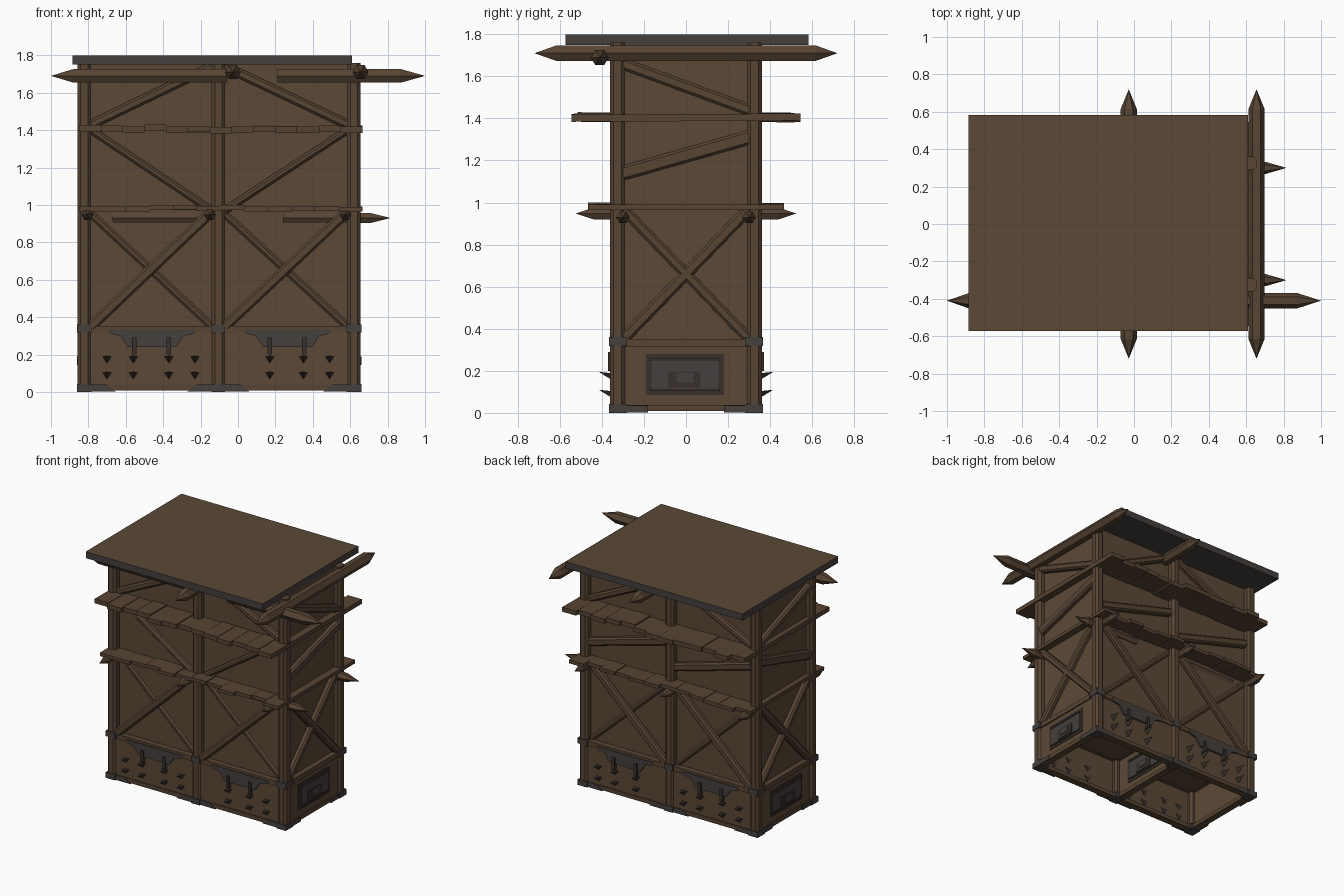
import bpy, bmesh, math, random
from mathutils import Vector, Matrix

if "Cube" in bpy.data.objects:
    bpy.data.objects.remove(bpy.data.objects["Cube"])

random.seed(4)

def material(name, rgb):
    m = bpy.data.materials.new(name)
    m.diffuse_color = (*rgb, 1)
    m.use_nodes = True
    m.node_tree.nodes["Principled BSDF"].inputs["Base Color"].default_value = m.diffuse_color
    return m

WOOD = material("brown_wood", (0.105, 0.066, 0.037))
BEAM = material("beam_wood", (0.095, 0.058, 0.034))
METAL = material("dark_metal", (0.058, 0.050, 0.046))
SPIKE = material("spike_iron", (0.040, 0.030, 0.025))

def finish(name, bm, *mats):
    bmesh.ops.recalc_face_normals(bm, faces=bm.faces)
    me = bpy.data.meshes.new(name)
    bm.to_mesh(me)
    bm.free()
    for m in mats:
        me.materials.append(m)
    ob = bpy.data.objects.new(name, me)
    bpy.context.collection.objects.link(ob)
    return ob

def box(name, x0, x1, y0, y1, z0, z1, mat, rot=None):
    bm = bmesh.new()
    bmesh.ops.create_cube(bm, size=1)
    bmesh.ops.scale(bm, vec=(abs(x1 - x0), abs(y1 - y0), z1 - z0), verts=bm.verts)
    if rot:
        bmesh.ops.rotate(bm, matrix=rot, verts=bm.verts)
    bmesh.ops.translate(bm, vec=((x0 + x1) / 2, (y0 + y1) / 2, (z0 + z1) / 2), verts=bm.verts)
    return finish(name, bm, mat)

def frame_matrix(p, q, up=None):
    """Axes with z along p->q, placed at p."""
    z = (q - p).normalized()
    up = Vector(up) if up else (Vector((0, 0, 1)) if abs(z.z) < 0.9 else Vector((0, 1, 0)))
    x = up.cross(z).normalized()
    y = z.cross(x)
    m = Matrix((x, y, z)).transposed().to_4x4()
    m.translation = p
    return m

def beam(name, p, q, width, depth, normal, bevel=0.012, mat=BEAM):
    """Chamfered timber from p to q; normal is the direction the depth runs."""
    p, q = Vector(p), Vector(q)
    length = (q - p).length
    bm = bmesh.new()
    bmesh.ops.create_cube(bm, size=1)
    for v in bm.verts:
        v.co = Vector((v.co.x * width, v.co.y * depth, (v.co.z + 0.5) * length))
    edges = [e for e in bm.edges if abs(e.verts[0].co.z - e.verts[1].co.z) > 0.5 * length]
    bmesh.ops.bevel(bm, geom=edges, offset=bevel, segments=1, affect='EDGES')
    bmesh.ops.transform(bm, matrix=frame_matrix(p, q, normal), verts=bm.verts)
    return finish(name, bm, mat)

def log(name, p, q, r, tip, both=False, sides=6):
    """Sharpened pole with its point at q, and also at p if both."""
    p, q = Vector(p), Vector(q)
    length = (q - p).length
    rings = [(tip if both else 0, r), (length - tip, r)]
    bm = bmesh.new()
    loops = [[bm.verts.new((rr * math.cos(2 * math.pi * i / sides),
                            rr * math.sin(2 * math.pi * i / sides), t))
              for i in range(sides)] for t, rr in rings]
    a, b = loops
    end = bm.verts.new((0, 0, length))
    start = bm.verts.new((0, 0, 0))
    for i in range(sides):
        j = (i + 1) % sides
        bm.faces.new((a[i], a[j], b[j], b[i]))
        bm.faces.new((b[i], b[j], end))
        bm.faces.new((a[j], a[i], start))
    bmesh.ops.transform(bm, matrix=frame_matrix(p, q), verts=bm.verts)
    return finish(name, bm, BEAM)

def plate(name, profile, y, thick, mat):
    """Outline in x,z extruded along y."""
    bm = bmesh.new()
    f = bm.faces.new([bm.verts.new((x, y, z)) for x, z in profile])
    ext = bmesh.ops.extrude_face_region(bm, geom=[f])
    bmesh.ops.translate(bm, vec=(0, thick, 0),
                        verts=[v for v in ext["geom"] if isinstance(v, bmesh.types.BMVert)])
    return finish(name, bm, mat)

POSTS = (-0.822, -0.105, 0.62)
BAYS = ((-0.785, -0.14), (-0.07, 0.585))

# Tower walls above the hollow base
box("tower_walls", -0.81, 0.61, -0.31, 0.31, 0.32, 1.75, WOOD)

# Roof slab: wooden top, metal edges and underside
roof = box("roof", -0.885, 0.61, -0.573, 0.583, 1.75, 1.8, METAL)
roof.data.materials.append(WOOD)
for f in roof.data.polygons:
    f.material_index = 1 if f.normal.z > 0.5 else 0

# Posts with metal corner caps
for s in (-1, 1):
    for x in POSTS:
        beam("post", (x, s * 0.325, 0.01), (x, s * 0.325, 1.76), 0.072, 0.072, (0, 1, 0), 0.017)
        for z0, z1 in ((0.0, 0.042), (0.318, 0.36)):
            w = 0.04 if x != POSTS[1] else 0.036
            box("post_cap", x - w, x + w, s * 0.28, s * 0.366, z0, z1, METAL)

# Base panels, rails and divider
for s in (-1, 1):
    box("base_side_panel", -0.84, 0.64, s * 0.325, s * 0.347, 0.01, 0.33, WOOD)
    for z0, z1 in ((0.008, 0.038), (0.315, 0.352)):
        box("base_long_rail", -0.83, 0.63, s * 0.30, s * 0.355, z0, z1, BEAM)
for x, d in ((-0.84, -1), (0.64, 1), (-0.105, 1)):
    box("base_end_panel", x - d * 0.02, x, -0.34, 0.34, 0.01, 0.33, WOOD)
    for z0, z1 in ((0.008, 0.038), (0.315, 0.352)):
        box("base_end_rail", x - d * 0.045, x + d * 0.01, -0.32, 0.32, z0, z1, BEAM)
    # Metal hatch with frame bars and a raised centre
    box("hatch_frame", x, x + d * 0.006, -0.19, 0.18, 0.085, 0.28, SPIKE)
    box("hatch_plate", x, x + d * 0.010, -0.165, 0.155, 0.105, 0.258, METAL)
    for z in (0.110, 0.253):
        box("hatch_bar", x, x + d * 0.015, -0.17, 0.16, z - 0.006, z + 0.006, SPIKE)
    box("hatch_centre", x, x + d * 0.016, -0.085, 0.07, 0.12, 0.195, SPIKE)
    box("hatch_boss", x, x + d * 0.020, -0.045, 0.035, 0.145, 0.19, METAL)

# Base ornaments and wall spikes on front and back
for s in (-1, 1):
    y = s * 0.347
    for cx, spikes in ((-0.46, (-0.24, -0.10, 0.09, 0.23)), (0.265, (-0.095, 0.085, 0.225))):
        plate("hanging_bracket", [(cx - 0.24, 0.335), (cx - 0.22, 0.31), (cx - 0.17, 0.30),
                                  (cx - 0.13, 0.24), (cx + 0.13, 0.24), (cx + 0.17, 0.30),
                                  (cx + 0.22, 0.31), (cx + 0.24, 0.335)], y, s * 0.014, METAL)
        for dx in (-0.095, 0.09):
            box("bracket_bar", cx + dx - 0.012, cx + dx + 0.012, y, y + s * 0.025, 0.20, 0.29, SPIKE)
        for dx in spikes:
            for z in (0.195, 0.11):
                bm = bmesh.new()
                a, b, c = [bm.verts.new((cx + dx + u, s * 0.32, z + w))
                           for u, w in ((-0.032, -0.01), (0.032, -0.01), (0, -0.058))]
                t = bm.verts.new((cx + dx, s * 0.415, z))
                for tri in ((a, b, c), (a, b, t), (b, c, t), (c, a, t)):
                    bm.faces.new(tri)
                finish("wall_spike", bm, SPIKE)
    # Tapered foot strips beside the posts
    for x, d in ((-0.785, 1), (-0.14, -1), (-0.07, 1), (0.585, -1)):
        plate("foot_strip", [(x, 0.003), (x, 0.04), (x + d * 0.08, 0.04), (x + d * 0.13, 0.003)],
              s * 0.352, s * 0.008, METAL)
for x, d in ((-0.852, -1), (0.652, 1)):
    for s in (-1, 1):
        box("end_foot_strip", x, x + d * 0.006, s * 0.18, s * 0.29, 0.003, 0.036, METAL)

# Plank floors passing through the tower, uneven at both ends
def floor(name, z, reach, thick, count):
    x0, x1 = -0.85, 0.665
    step = (x1 - x0) / count
    for i in range(count):
        e = [reach - random.choice((0, 0.012, 0.03, 0.045)) for _ in (0, 1)]
        if i == count - 1:
            e = [reach, reach]
        dz = random.uniform(-0.005, 0.005)
        box(name, x0 + i * step, x0 + (i + 1) * step, -e[0], e[1], z + dz - thick / 2,
            z + dz + thick / 2, BEAM, Matrix.Rotation(random.uniform(-0.008, 0.008), 3, 'X'))

floor("lower_plank", 0.982, 0.465, 0.026, 12)
floor("upper_plank", 1.405, 0.545, 0.034, 13)

# Long side braces
for s in (-1, 1):
    for i, (a, b) in enumerate(BAYS):
        def brace(name, z0, z1, w=0.05, y=0.322):
            beam(name, (a, s * y, z0), (b, s * y, z1), w, 0.05, (0, 1, 0))
        brace("lower_brace", 0.35, 0.965, 0.056, 0.333)
        brace("lower_cross_brace", 0.95, 0.35, 0.04, 0.297)
        if s < 0:
            brace("middle_brace", *((1.40, 0.97) if i == 0 else (0.97, 1.40)), 0.04)
        else:
            brace("middle_brace", 1.28, 1.10, 0.06)
        brace("upper_brace", *((1.43, 1.74) if i == 0 else (1.74, 1.43)), 0.05)

# End braces
for x in (-0.825, 0.625):
    for name, z0, z1, w in (("end_rising_brace", 0.35, 0.97, 0.055), ("end_falling_brace", 0.97, 0.35, 0.05),
                            ("end_middle_brace", 1.14, 1.31, 0.07), ("end_upper_brace", 1.66, 1.44, 0.055)):
        beam(name, (x, -0.30, z0), (x, 0.30, z1), w, 0.05, (1, 0, 0))

# Sharpened poles under the roof
log("roof_pole_left", (-0.06, -0.41, 1.69), (-1.0, -0.41, 1.69), 0.042, 0.12)
log("roof_pole_right", (0.21, -0.41, 1.69), (1.0, -0.41, 1.69), 0.042, 0.13)
for x in (-0.028, 0.655):
    log("roof_cross_pole", (x, -0.72, 1.71), (x, 0.72, 1.71), 0.043, 0.105, both=True)

# Shorter sharpened poles under the lower floor
for s in (-1, 1):
    for x in (-0.805, -0.15, 0.575):
        log("floor_pole", (x, s * 0.25, 0.948), (x, s * 0.525, 0.948), 0.032, 0.085)
    log("side_pole", (0.24, s * 0.30, 0.93), (0.815, s * 0.30, 0.93), 0.032, 0.11)
    log("inner_pole", (-0.67, s * 0.295, 0.93), (-0.15, s * 0.295, 0.93), 0.03, 0.08)
